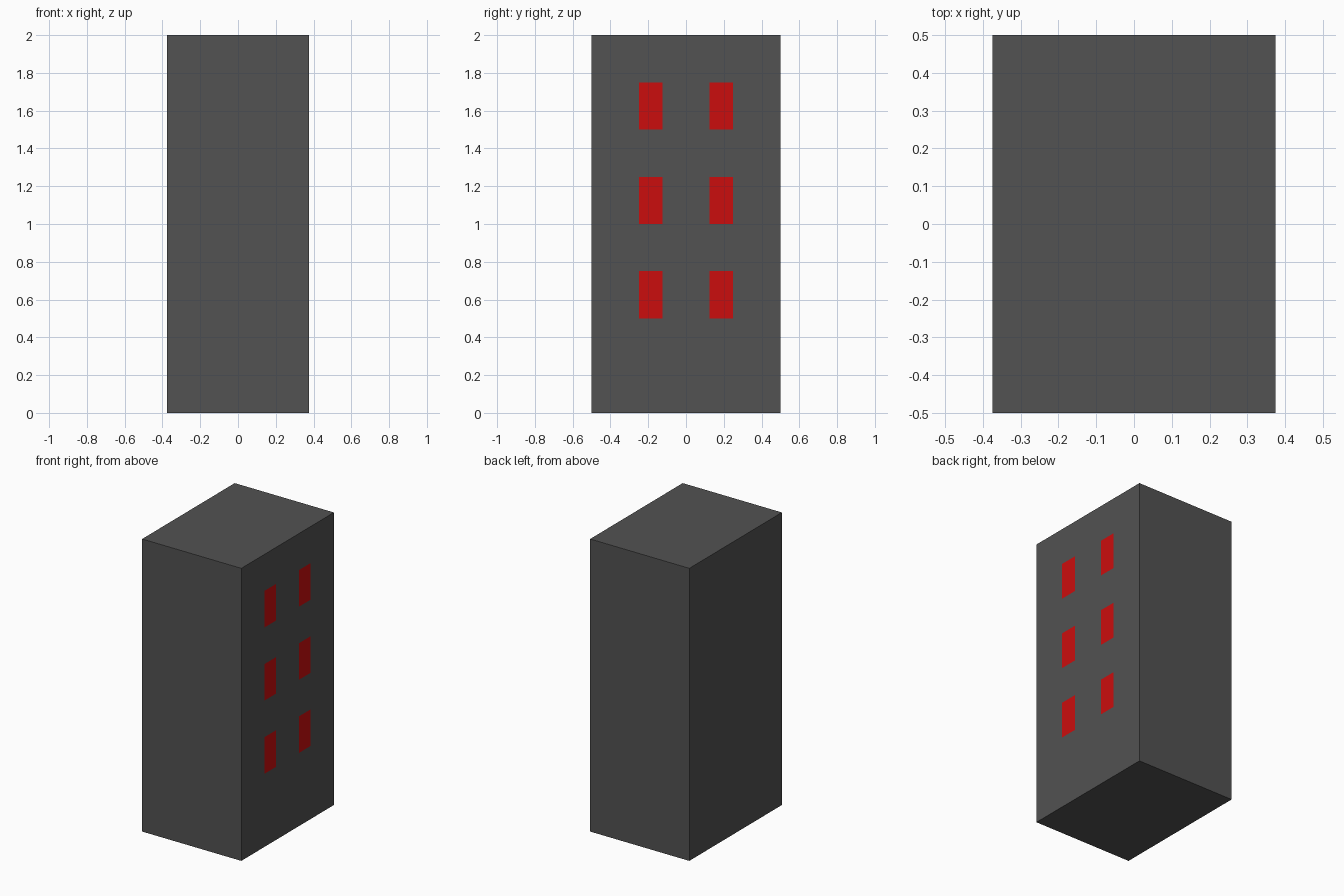
import bpy
import bmesh
from mathutils import Matrix, Vector

if "Cube" in bpy.data.objects:
    bpy.data.objects.remove(bpy.data.objects["Cube"])

WIDTH, DEPTH, HEIGHT = 0.75, 1.0, 2.0
WINDOW_Y = [(-0.25, -0.125), (0.125, 0.25)]
WINDOW_Z = [(0.5, 0.75), (1.0, 1.25), (1.5, 1.75)]


def make_material(name, colour):
    mat = bpy.data.materials.new(name)
    mat.diffuse_color = (*colour, 1.0)
    mat.use_nodes = True
    mat.node_tree.nodes["Principled BSDF"].inputs["Base Color"].default_value = mat.diffuse_color
    return mat


def cut_right_side(bm, point, normal):
    faces = [f for f in bm.faces if f.normal.x > 0.5]
    edges = {e for f in faces for e in f.edges}
    verts = {v for f in faces for v in f.verts}
    bmesh.ops.bisect_plane(bm, geom=[*verts, *edges, *faces],
                           plane_co=point, plane_no=normal)
    bm.normal_update()


def inside(value, spans):
    return any(low < value < high for low, high in spans)


# Tower block
bm = bmesh.new()
bmesh.ops.create_cube(bm, size=1.0, matrix=Matrix.Translation((0, 0, HEIGHT / 2))
                      @ Matrix.Diagonal((WIDTH, DEPTH, HEIGHT, 1)))
bm.normal_update()

# Window outlines cut into the right side
for span in WINDOW_Y:
    for y in span:
        cut_right_side(bm, Vector((0, y, 0)), Vector((0, 1, 0)))
for span in WINDOW_Z:
    for z in span:
        cut_right_side(bm, Vector((0, 0, z)), Vector((0, 0, 1)))

# Red windows, grey everywhere else
for face in bm.faces:
    centre = face.calc_center_median()
    is_window = (face.normal.x > 0.5 and inside(centre.y, WINDOW_Y)
                 and inside(centre.z, WINDOW_Z))
    face.material_index = int(is_window)

mesh = bpy.data.meshes.new("tower_block")
bm.to_mesh(mesh)
bm.free()
mesh.materials.append(make_material("dark grey wall", (0.085, 0.085, 0.085)))
mesh.materials.append(make_material("red window", (0.6, 0.004, 0.004)))
bpy.context.collection.objects.link(bpy.data.objects.new("tower_block", mesh))
